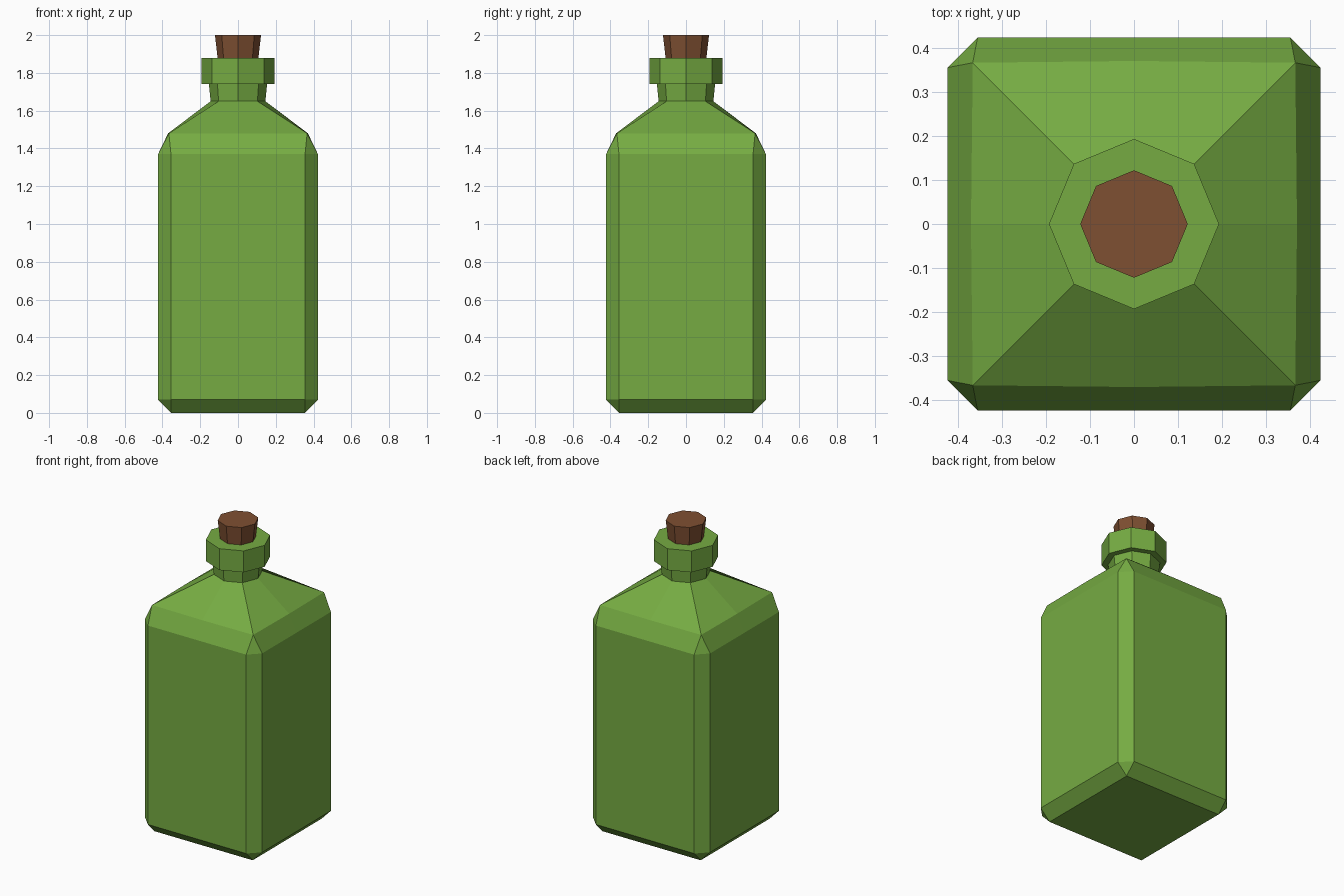
import bpy, bmesh

if "Cube" in bpy.data.objects:
    bpy.data.objects.remove(bpy.data.objects["Cube"])

def material(name, rgb):
    m = bpy.data.materials.new(name)
    m.diffuse_color = (*rgb, 1)
    m.use_nodes = True
    m.node_tree.nodes["Principled BSDF"].inputs["Base Color"].default_value = m.diffuse_color
    return m

def ring(z, corner, flat, mid):
    """Four-sided ring: each side has two corner points and a middle point."""
    pts = []
    for c, s in ((1, 0), (0, 1), (-1, 0), (0, -1)):
        for x, y in ((-corner, -flat), (0, -mid), (corner, -flat)):
            pts.append((x * c - y * s, x * s + y * c, z))
    return pts

def octagon(z, r):
    d = r * 0.7071
    return ring(z, d, d, r)

def loft(name, rings, mat):
    bm = bmesh.new()
    loops = [[bm.verts.new(p) for p in r] for r in rings]
    n = len(loops[0])
    for a, b in zip(loops, loops[1:]):
        for i in range(n):
            j = (i + 1) % n
            bm.faces.new((a[i], a[j], b[j], b[i]))
    bm.faces.new(loops[0][::-1])
    bm.faces.new(loops[-1])
    # square and octagon rings have coincident corner points
    bmesh.ops.remove_doubles(bm, verts=bm.verts, dist=0.0005)
    bmesh.ops.recalc_face_normals(bm, faces=bm.faces)
    me = bpy.data.meshes.new(name)
    bm.to_mesh(me)
    bm.free()
    me.materials.append(mat)
    ob = bpy.data.objects.new(name, me)
    bpy.context.collection.objects.link(ob)
    return ob

green = material("green glass", (0.18, 0.41, 0.055))
brown = material("brown cork", (0.212, 0.08, 0.032))

# Chamfered square body, sloping shoulder, flared neck
loft("bottle_body", [
    ring(0.0, 0.355, 0.355, 0.355),
    ring(0.07, 0.355, 0.423, 0.423),
    ring(1.37, 0.355, 0.423, 0.423),
    ring(1.48, 0.366, 0.366, 0.370),
    octagon(1.65, 0.145),
    octagon(1.74, 0.154),
    # collar
    octagon(1.74, 0.193),
    octagon(1.88, 0.193),
], green)

# Tapered stopper
loft("cork", [octagon(1.88, 0.108), octagon(2.0, 0.122)], brown)
